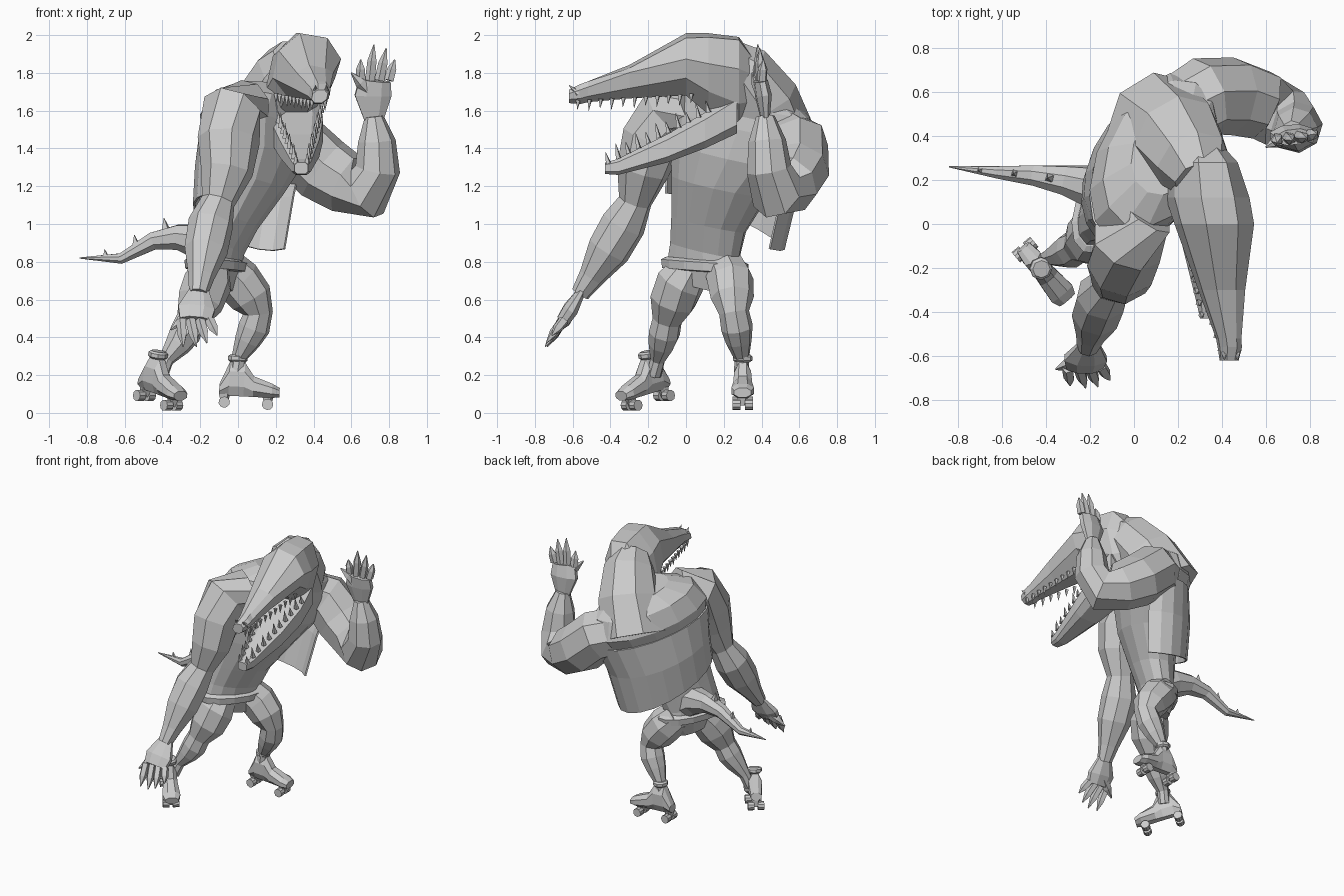
import bpy, bmesh
from math import sin, cos, pi, radians
from mathutils import Vector, Matrix

cube = bpy.data.objects.get("Cube")
if cube:
    bpy.data.objects.remove(cube)

grey = bpy.data.materials.new("plain grey")
grey.use_nodes = True
COLOUR = (0.6, 0.6, 0.6, 1)
grey.diffuse_color = COLOUR
grey.node_tree.nodes["Principled BSDF"].inputs["Base Color"].default_value = COLOUR

FORE = Vector((0.89, -0.45, 0))    # chest direction
SIDE = Vector((0.45, 0.89, 0))     # towards the left shoulder


def finish(bm, name):
    bmesh.ops.recalc_face_normals(bm, faces=bm.faces)
    mesh = bpy.data.meshes.new(name)
    bm.to_mesh(mesh)
    bm.free()
    mesh.materials.append(grey)
    ob = bpy.data.objects.new(name, mesh)
    bpy.context.collection.objects.link(ob)
    return ob


def skin(bm, rings, caps=True, closed=True):
    """Join successive rings of points with quads."""
    rows = [[bm.verts.new(p) for p in ring] for ring in rings]
    n = len(rows[0])
    for a, b in zip(rows, rows[1:]):
        for i in range(n if closed else n - 1):
            j = (i + 1) % n
            bm.faces.new((a[i], a[j], b[j], b[i]))
    if caps:
        bm.faces.new(rows[0])
        bm.faces.new(rows[-1])


def add_tube(bm, path, sides=8, ref=(0.3, 1, 0.1), flat=1.0):
    """Limb through (x, y, z, radius) points; flat squashes it across ref."""
    pts = [Vector(p[:3]) for p in path]
    rings = []
    for i, p in enumerate(pts):
        t = (pts[min(i + 1, len(pts) - 1)] - pts[max(i - 1, 0)]).normalized()
        u = Vector(ref)
        u = (u - t * u.dot(t)).normalized()
        v = t.cross(u) * flat
        r = path[i][3]
        rings.append([p + r * (u * cos(a) + v * sin(a))
                      for a in (2 * pi * k / sides + pi / sides for k in range(sides))])
    skin(bm, rings)


def tube(name, path, **kw):
    bm = bmesh.new()
    add_tube(bm, path, **kw)
    return finish(bm, name)


def spike(bm, base, tip, r, sides=4):
    base, tip = Vector(base), Vector(tip)
    add_tube(bm, [(*base, r), (*tip, r * 0.05)], sides=sides)


def body_ring(x, y, z, w, d, tilt=0.22, start=0, end=2 * pi, n=14):
    """Oval around the trunk, higher on the right shoulder side."""
    out = []
    for k in range(n):
        a = start + (end - start) * k / (n if end - start > 6.2 else n - 1)
        out.append(Vector((x, y, z - tilt * w * cos(a))) + SIDE * w * cos(a) + FORE * d * sin(a))
    return out


def box_rings(sections, chamfer=0.28):
    """Chamfered box sections (forward, left, right, bottom, top) facing -y."""
    rings = []
    for f, l, r, b, t in sections:
        cx, cz = (r - l) * chamfer, (t - b) * chamfer
        rings.append([Vector((x, -f, z)) for x, z in (
            (l + cx, b), (r - cx, b), (r, b + cz), (r, t - cz),
            (r - cx, t), (l + cx, t), (l, t - cz), (l, b + cz))])
    return rings


# Trunk: hips, waist, chest and hunched back
bm = bmesh.new()
skin(bm, [body_ring(*s) for s in (
    (-.12, .10, .66, .13, .08), (-.12, .10, .76, .22, .11), (-.11, .10, .86, .20, .12),
    (-.06, .12, 1.0, .21, .15), (.03, .18, 1.2, .27, .20), (.08, .25, 1.36, .36, .23),
    (.09, .30, 1.52, .42, .25), (.12, .32, 1.64, .36, .23), (.16, .34, 1.71, .22, .16))])
finish(bm, "trunk")

# Thick neck carrying the head forward
tube("neck", [(.10, .46, 1.42, .24), (.20, .39, 1.65, .21), (.27, .28, 1.81, .175), (.30, .2, 1.88, .12)])

# Open vest hanging from the back, hem much higher on the right
bm = bmesh.new()
arc = dict(start=pi - 0.1, end=2 * pi + 0.35, n=12)
skin(bm, [body_ring(*s, **arc) for s in (
    (.09, .28, 1.45, .42, .25, .22), (.06, .24, 1.24, .37, .265, .28), (.03, .20, 1.01, .34, .25, .45))],
    caps=False, closed=False)
vest = finish(bm, "vest")
vest.modifiers.new("cloth", 'SOLIDIFY').thickness = 0.012

# Belt
bm = bmesh.new()
skin(bm, [body_ring(-.115, .10, z, w, d, tilt=0.06) for z, w, d in (
    (.75, .225, .11), (.755, .25, .135), (.80, .255, .14), (.815, .225, .11))])
finish(bm, "belt")

# Skull with long upper snout, leaning and rolled towards the left
bm = bmesh.new()
skin(bm, box_rings((
    (-.36, .22, .40, 1.56, 1.88), (-.28, .17, .46, 1.50, 1.99), (-.12, .165, .505, 1.58, 2.01),
    (0, .19, .52, 1.68, 2.01), (.3, .31, .505, 1.665, 1.855), (.52, .40, .505, 1.645, 1.755),
    (.56, .41, .51, 1.635, 1.74), (.62, .42, .50, 1.64, 1.71))))
for v in bm.verts:
    x, z = v.co.x, v.co.z
    v.co.x += 0.22 * (z - 1.8)
    if z > 1.85:
        v.co.z -= 0.2 * max(0, x - 0.3)
finish(bm, "upper_jaw")

# Nostrils
bm = bmesh.new()
for x in (.41, .47):
    spike(bm, (x, -.57, 1.69), (x, -.62, 1.735), .02, 6)
finish(bm, "nostrils")

# Lower jaw
bm = bmesh.new()
skin(bm, box_rings((
    (-.27, .17, .43, 1.48, 1.70), (-.1, .17, .45, 1.40, 1.59), (.1, .22, .43, 1.325, 1.475),
    (.36, .285, .385, 1.26, 1.345), (.43, .30, .37, 1.265, 1.325)), 0.2))
finish(bm, "lower_jaw")

# Teeth along both jaw rims
bm = bmesh.new()
COUNT = 11
for i in range(COUNT):
    t = i / (COUNT - 1)
    for s in (-1, 1):
        # upper row points down, lower row points up
        y = -.57 + .60 * t
        x = .427 - .10 * t + s * (.035 + .09 * t)
        z = 1.655 + .035 * t
        spike(bm, (x, y, z), (x, y - .005, z - .05 - .01 * (i % 2)), .014)
        y = -.41 + .53 * t
        x = .337 - .02 * t + s * (.03 + .095 * t)
        z = 1.32 + .27 * t
        spike(bm, (x, y, z), (x, y - .015, z + .06 + .02 * (i % 2)), .017)
finish(bm, "teeth")

# Arms
tube("right_arm", [
    (.06, .04, 1.64, .13), (-.03, -.09, 1.59, .17), (-.05, -.18, 1.44, .165), (-.06, -.23, 1.28, .14),
    (-.105, -.27, 1.12, .09), (-.145, -.33, 1.0, .12), (-.17, -.41, .86, .115),
    (-.195, -.50, .72, .07), (-.21, -.56, .63, .05)])
tube("left_arm", [
    (.20, .50, 1.45, .17), (.32, .58, 1.41, .18), (.45, .58, 1.29, .18), (.58, .54, 1.21, .165),
    (.685, .48, 1.17, .15), (.74, .44, 1.29, .12), (.735, .43, 1.44, .10),
    (.72, .42, 1.57, .05)])


def hand(name, wrist, palm, knuckles, tips, thumb, across):
    """Flat palm with four jointed clawed fingers and a thumb."""
    bm = bmesh.new()
    add_tube(bm, [(*wrist, .055), (*palm, .105), (*knuckles, .09)], ref=across, flat=0.42)
    c, ax = Vector(knuckles), Vector(across).normalized()
    for k, tip in enumerate(tips):
        base = c + ax * (k - 1.5) * 0.05
        tip = Vector(tip)
        mid = base.lerp(tip, 0.55)
        add_tube(bm, [(*base, .028), (*mid, .026), (*tip, .003)], sides=5, ref=across)
    p = Vector(palm)
    th = Vector(thumb)
    add_tube(bm, [(*p, .04), (*p.lerp(th, .6), .03), (*th, .004)], sides=5)
    finish(bm, name)


hand("left_hand", (.72, .42, 1.55), (.715, .41, 1.68), (.725, .395, 1.76),
     [(.65, .37, 1.87), (.72, .38, 1.95), (.785, .39, 1.93), (.83, .41, 1.87)],
     (.60, .35, 1.80), (1, .1, 0))
hand("right_hand", (-.205, -.55, .65), (-.22, -.61, .55), (-.225, -.65, .49),
     [(-.29, -.735, .35), (-.22, -.745, .35), (-.165, -.74, .37), (-.11, -.71, .41)],
     (-.355, -.66, .44), (1, .05, 0))

# Legs
tube("left_leg", [
    (-.08, .20, .78, .11), (.0, .235, .70, .125), (.07, .245, .61, .115), (.105, .255, .53, .08),
    (.085, .27, .45, .085), (.05, .28, .38, .07), (.005, .295, .29, .04), (-.01, .295, .2, .04)])
tube("right_leg", [
    (-.14, .03, .77, .10), (-.16, -.03, .69, .13), (-.20, -.07, .59, .125), (-.25, -.10, .49, .08),
    (-.28, -.115, .42, .085), (-.32, -.13, .36, .07), (-.38, -.15, .28, .04), (-.41, -.17, .2, .04)])


def skate(name, place, heading, pitch):
    """Boot on a plate with four wheels and an ankle cuff, facing local -y."""
    m = Matrix.Translation(place) @ Matrix.Rotation(radians(heading), 4, 'Z') \
        @ Matrix.Rotation(radians(pitch), 4, 'X')
    bm = bmesh.new()
    skin(bm, box_rings([(f, -w, w, b, t) for f, w, b, t in (
        (-.11, .035, .075, .13), (-.06, .045, .07, .25), (.02, .045, .07, .25),
        (.07, .05, .07, .18), (.17, .06, .07, .145), (.21, .045, .075, .125))]))
    add_tube(bm, [(0, .02, z, r) for z, r in ((.25, .04), (.26, .052), (.28, .052), (.29, .04))])
    for f in (-.08, .15):
        add_tube(bm, [(0, -f, .03, .02), (0, -f, .08, .035)], sides=4)
        for s in (-1, 1):
            add_tube(bm, [(s * .012, -f, .035, .03), (s * .055, -f, .035, .03)], sides=10)
    bmesh.ops.transform(bm, matrix=m, verts=bm.verts)
    finish(bm, name)


skate("left_skate", (.005, .30, .018), 90, 3)
skate("right_skate", (-.45, -.17, .04), 40, 13)

# Tail with a row of spikes
tube("tail", [(-.08, .14, .84, .12), (-.20, .17, .91, .10), (-.32, .20, .93, .07), (-.45, .22, .91, .05),
              (-.62, .235, .817, .03), (-.84, .26, .82, .003)])
bm = bmesh.new()
for x, y, z, r in ((-.38, .21, .96, .03), (-.54, .23, .89, .022), (-.70, .245, .83, .016)):
    spike(bm, (x, y, z), (x - r * .4, y, z + r * 2.4), r)
finish(bm, "tail_spikes")
